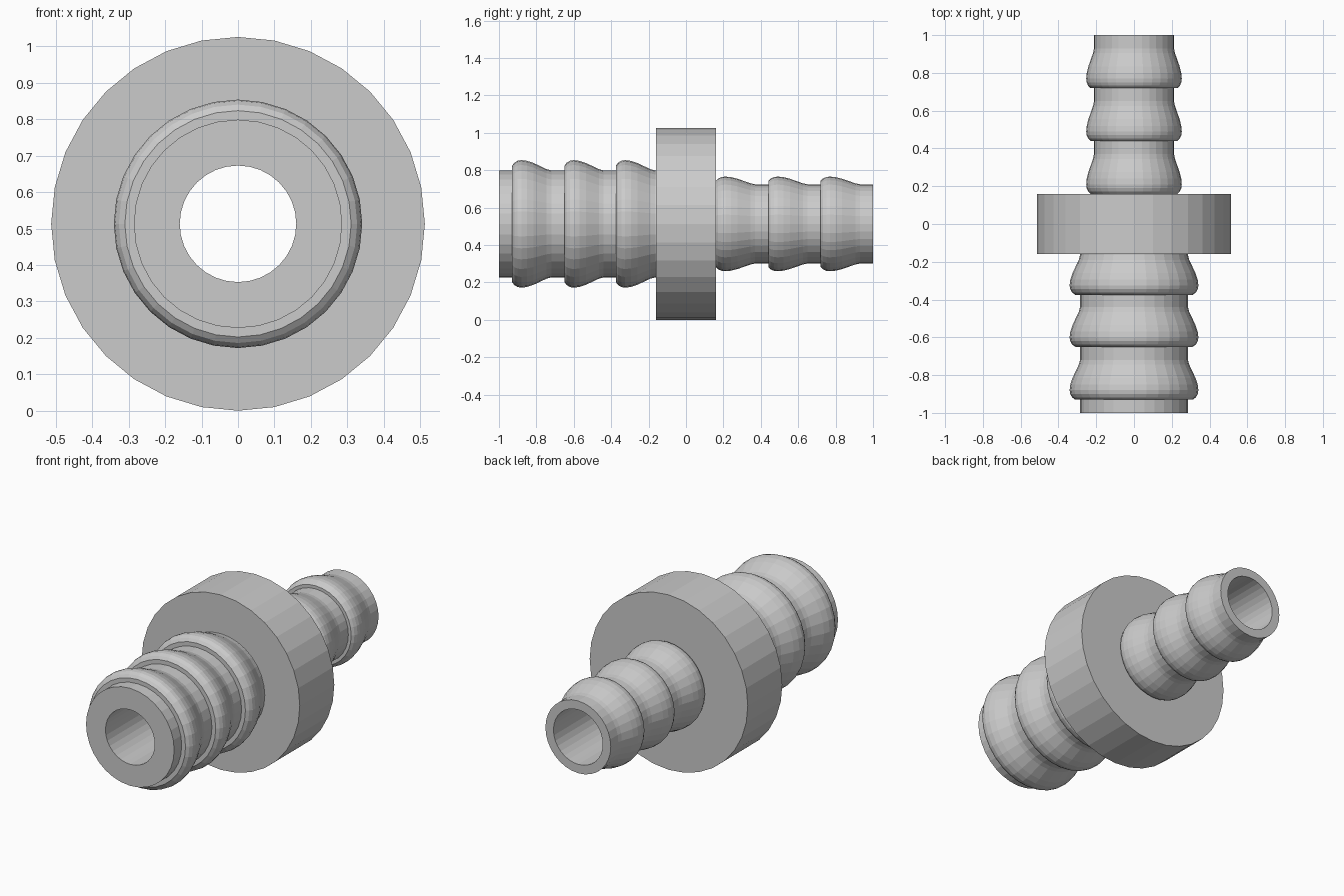
import bpy, bmesh
from math import sin, cos, pi

if "Cube" in bpy.data.objects:
    bpy.data.objects.remove(bpy.data.objects["Cube"])

SIDES = 32
CENTRE_Z = 0.513
BORE = 0.16


def barb(y, base, peak):
    # one hose barb: steep rounded lip, then an S-shaped taper towards +y
    rise = peak - base
    shape = [(0.0, 0.0), (0.0, 0.45), (0.012, 0.75), (0.03, 0.94), (0.05, 1.0),
             (0.08, 0.93), (0.115, 0.72), (0.15, 0.42), (0.185, 0.12), (0.21, 0.0)]
    return [(y + dy, base + rise * f) for dy, f in shape]


def lathe(name, profile):
    # revolve a closed (y, radius) profile around the y axis
    bm = bmesh.new()
    rings = []
    for y, r in profile:
        rings.append([bm.verts.new((r * sin(2 * pi * i / SIDES), y,
                                    CENTRE_Z - r * cos(2 * pi * i / SIDES)))
                      for i in range(SIDES)])
    for a, b in zip(rings, rings[1:] + rings[:1]):
        for i in range(SIDES):
            j = (i + 1) % SIDES
            bm.faces.new((a[i], a[j], b[j], b[i]))
    bmesh.ops.recalc_face_normals(bm, faces=bm.faces)
    mesh = bpy.data.meshes.new(name)
    bm.to_mesh(mesh)
    bm.free()
    obj = bpy.data.objects.new(name, mesh)
    bpy.context.collection.objects.link(obj)
    return obj


# large front spigot
profile = [(-1.0, BORE), (-1.0, 0.286)]
for y in (-0.93, -0.65, -0.375):
    profile += barb(y, 0.286, 0.341)

# flange
profile += [(-0.16, 0.286), (-0.16, 0.513), (0.16, 0.513)]

# small rear spigot, ending in the through bore
for y in (0.16, 0.44, 0.72):
    profile += barb(y, 0.212, 0.253)
profile += [(1.0, 0.212), (1.0, BORE)]

lathe("hose_connector", profile)
